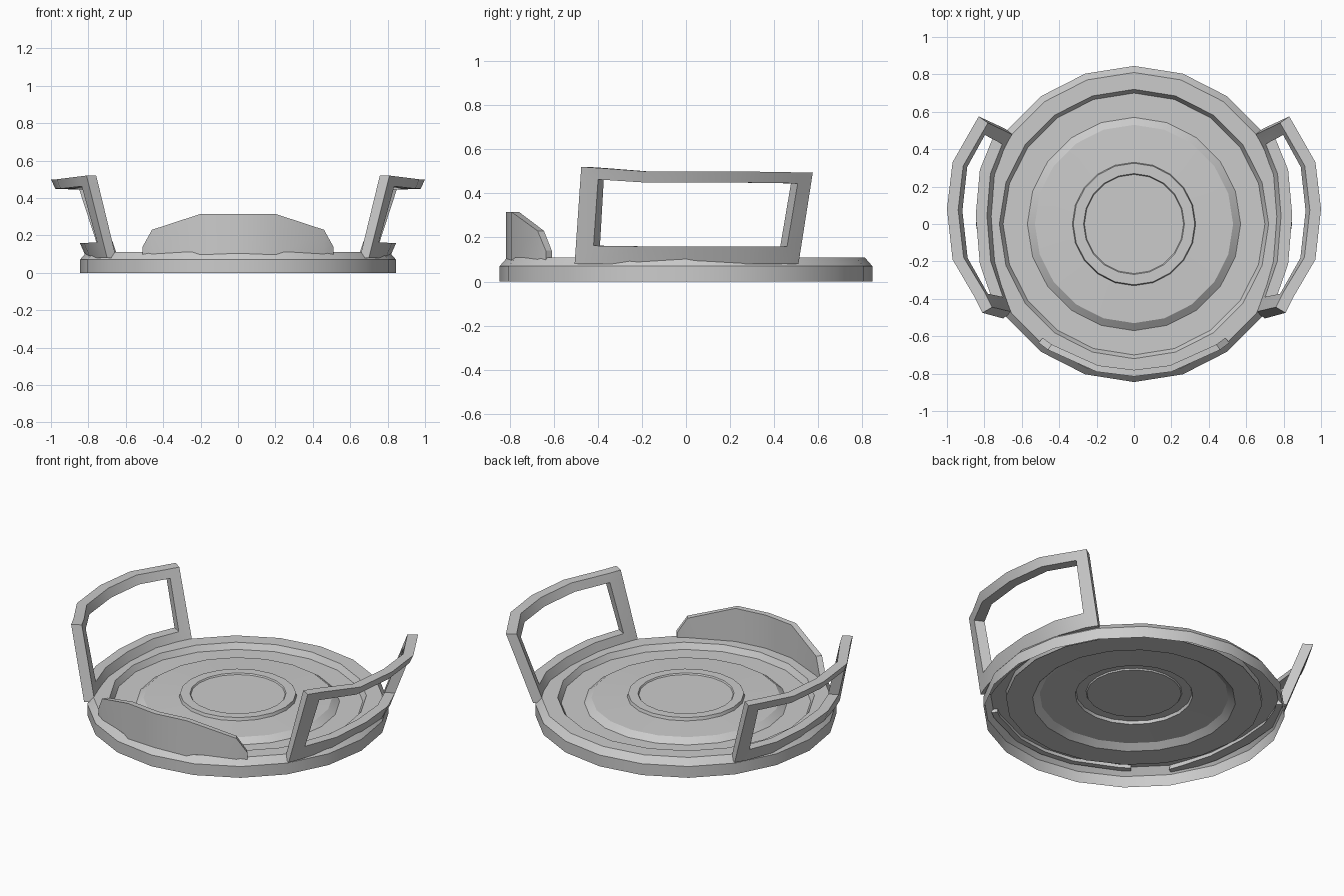
import bpy, bmesh, math
from mathutils import Vector

if "Cube" in bpy.data.objects:
    bpy.data.objects.remove(bpy.data.objects["Cube"])

SIDES = 20


def finish(name, bm):
    mesh = bpy.data.meshes.new(name)
    bm.to_mesh(mesh)
    bm.free()
    ob = bpy.data.objects.new(name, mesh)
    bpy.context.collection.objects.link(ob)
    bpy.ops.object.select_all(action='DESELECT')
    ob.select_set(True)
    bpy.context.view_layer.objects.active = ob
    bpy.ops.object.shade_smooth_by_angle(angle=math.radians(28))
    return ob


def lathe(name, profile, cap=False):
    """Open sheet turned around z, profile runs from outside to inside."""
    bm = bmesh.new()
    rings = []
    for r, z in profile:
        rings.append([bm.verts.new((r * math.cos(math.tau * k / SIDES),
                                    r * math.sin(math.tau * k / SIDES), z))
                      for k in range(SIDES)])
    for a, b in zip(rings, rings[1:]):
        for k in range(SIDES):
            n = (k + 1) % SIDES
            bm.faces.new((a[k], a[n], b[n], b[k]))
    if cap:
        bm.faces.new(rings[-1])
    return finish(name, bm)


def panel(name, columns, rows, thick, side=1, hole=False):
    """Curved panel between bottom and top points, thickened towards the axis."""
    bm = bmesh.new()
    grid = []
    for low, high in columns:
        low, high = Vector(low), Vector(high)
        pts = [low.lerp(high, t) for t in rows]
        pair = []
        for inward in (0, thick):
            line = []
            for p in pts:
                flat = Vector((p.x, p.y, 0)).normalized() * inward
                q = p - flat
                line.append(bm.verts.new((q.x * side, q.y, q.z)))
            pair.append(line)
        grid.append(pair)
    nc, nr = len(columns) - 1, len(rows) - 1

    def solid(i, j):
        if not (0 <= i < nc and 0 <= j < nr):
            return False
        return not (hole and 0 < i < nc - 1 and 0 < j < nr - 1)

    for i in range(nc):
        for j in range(nr):
            if not solid(i, j):
                continue
            corners = [(i, j), (i + 1, j), (i + 1, j + 1), (i, j + 1)]
            for layer in (0, 1):
                bm.faces.new([grid[c][layer][r] for c, r in corners])
            # side walls wherever the neighbouring cell is empty
            neighbours = [(i, j - 1), (i + 1, j), (i, j + 1), (i - 1, j)]
            for k, nb in enumerate(neighbours):
                if not solid(*nb):
                    (c0, r0), (c1, r1) = corners[k], corners[(k + 1) % 4]
                    bm.faces.new((grid[c0][0][r0], grid[c1][0][r1],
                                  grid[c1][1][r1], grid[c0][1][r0]))
    bmesh.ops.recalc_face_normals(bm, faces=bm.faces)
    return finish(name, bm)


# Outer rim, open underneath
lathe("rim", [(0.845, 0.0), (0.845, 0.07), (0.81, 0.11), (0.72, 0.11), (0.70, 0.075)])

# Dished plate with raised middle and shallow centre ring
lathe("plate", [(0.72, 0.075), (0.57, 0.075), (0.53, 0.105), (0.33, 0.112),
                (0.325, 0.13), (0.27, 0.13), (0.265, 0.122)], cap=True)

# Flared side handles: bottom rail, two posts and bowed grip
handle = [((0.70, -0.505, 0.08), (0.81, -0.475, 0.52)),
          ((0.73, -0.425, 0.08), (0.85, -0.395, 0.515)),
          ((0.79, -0.22, 0.08), (0.97, -0.19, 0.50)),
          ((0.81, 0.04, 0.08), (1.00, 0.08, 0.50)),
          ((0.79, 0.28, 0.08), (0.97, 0.33, 0.498)),
          ((0.73, 0.445, 0.08), (0.865, 0.515, 0.495)),
          ((0.69, 0.51, 0.08), (0.83, 0.575, 0.495))]
for label, side in (("right_handle", 1), ("left_handle", -1)):
    panel(label, handle, (0, 0.19, 0.88, 1), 0.06, side, hole=True)

# Low guard along the front edge
half = [(0.51, 0.14), (0.46, 0.23), (0.20, 0.315)]
outline = [(-x, z) for x, z in half] + [(0, 0.315)] + half[::-1]
guard = []
for x, z in outline:
    y = -math.sqrt(0.815 ** 2 - x * x)
    guard.append(((x, y, 0.09), (x, y, z)))
panel("front_guard", guard, (0, 1), 0.035)
